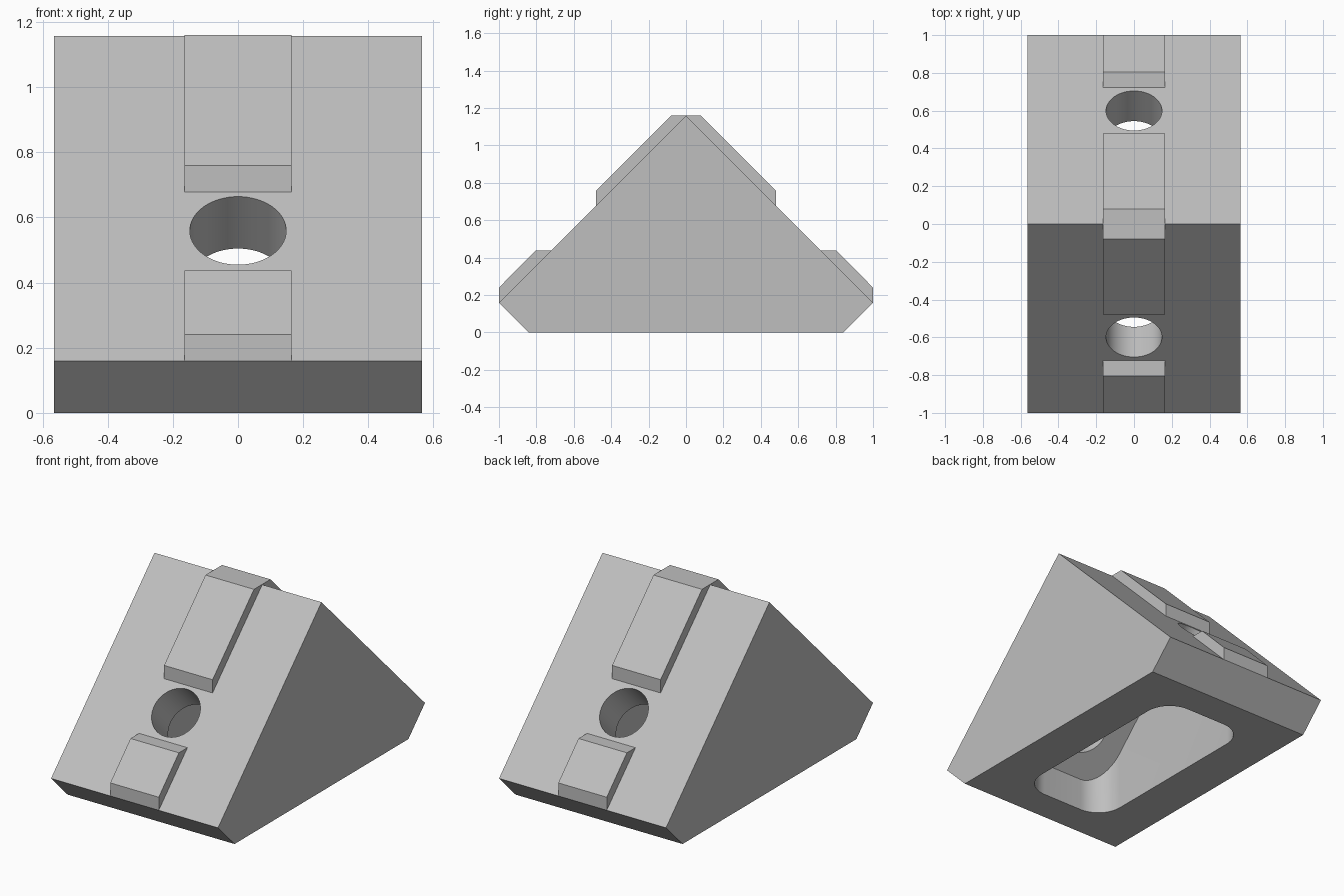
import bpy, bmesh, math
from mathutils import Matrix, Vector

cube = bpy.data.objects.get("Cube")
if cube:
    bpy.data.objects.remove(cube, do_unlink=True)

grey = bpy.data.materials.new("plain_grey")
grey.use_nodes = True
grey.diffuse_color = (0.52, 0.52, 0.52, 1)
grey.node_tree.nodes["Principled BSDF"].inputs["Base Color"].default_value = grey.diffuse_color


def add_object(name, bm):
    bmesh.ops.recalc_face_normals(bm, faces=bm.faces)
    mesh = bpy.data.meshes.new(name)
    bm.to_mesh(mesh)
    bm.free()
    mesh.materials.append(grey)
    obj = bpy.data.objects.new(name, mesh)
    bpy.context.collection.objects.link(obj)
    return obj


def prism(name, profile, half_width):
    """Extrude a (y, z) outline symmetrically along x."""
    bm = bmesh.new()
    face = bm.faces.new([bm.verts.new((-half_width, y, z)) for y, z in profile])
    ext = bmesh.ops.extrude_face_region(bm, geom=[face])["geom"]
    verts = [g for g in ext if isinstance(g, bmesh.types.BMVert)]
    bmesh.ops.translate(bm, verts=verts, vec=(2 * half_width, 0, 0))
    return add_object(name, bm)


def boolean(target, cutter, operation):
    """Apply a boolean and discard the cutter."""
    cutter.hide_render = True
    mod = target.modifiers.new("cut", "BOOLEAN")
    mod.operation, mod.solver, mod.object = operation, "EXACT", cutter
    bpy.ops.object.select_all(action="DESELECT")
    bpy.context.view_layer.objects.active = target
    target.select_set(True)
    bpy.ops.object.modifier_apply(modifier=mod.name)
    bpy.data.objects.remove(cutter, do_unlink=True)


# Gable-shaped body with chamfered feet
body = prism("bracket_body", [(-1, .16), (-.84, 0), (.84, 0), (1, .16), (0, 1.158)], .565)

# Rounded pocket from below, with a roof parallel to the outer slopes
bm = bmesh.new()
bmesh.ops.create_cube(bm, size=2, matrix=Matrix.Diagonal((.295, .64, 1, 1)))
upright = [e for e in bm.edges if abs(e.verts[0].co.z - e.verts[1].co.z) > 1]
bmesh.ops.bevel(bm, geom=upright, offset=.16, segments=12, profile=.5, affect="EDGES")
pocket = add_object("pocket_cutter", bm)
roof = prism("roof_cutter", [(-.9, -.06), (.9, -.06), (0, .84)], .5)
boolean(pocket, roof, "INTERSECT")
boolean(body, pocket, "DIFFERENCE")

# Bolt holes square to each slope, opening into the pocket
for side in (-1, 1):
    normal = Vector((0, side, 1)).normalized()
    bm = bmesh.new()
    bmesh.ops.create_cone(bm, cap_ends=True, segments=64, radius1=.148, radius2=.148, depth=.6)
    turn = normal.to_track_quat("Z", "X").to_matrix().to_4x4()
    bm.transform(Matrix.Translation((0, side * .6, .56)) @ turn)
    boolean(body, add_object("hole_cutter", bm), "DIFFERENCE")

bpy.ops.object.select_all(action="DESELECT")
bpy.context.view_layer.objects.active = body
body.select_set(True)
bpy.ops.object.shade_smooth_by_angle(angle=math.radians(30))

# Locating ribs, slightly sunk into the slopes
half_rib = .164
prism("ridge_rib", [(-.48, .677), (-.48, .76), (-.08, 1.16), (.08, 1.16),
                    (.48, .76), (.48, .677), (.44, .677), (0, 1.11), (-.44, .677)], half_rib)
for name, s in (("front_foot_rib", -1), ("back_foot_rib", 1)):
    prism(name, [(s, .16), (s, .24), (s * .805, .437), (s * .72, .437),
                 (s * .72, .4), (s * .96, .16)], half_rib)
